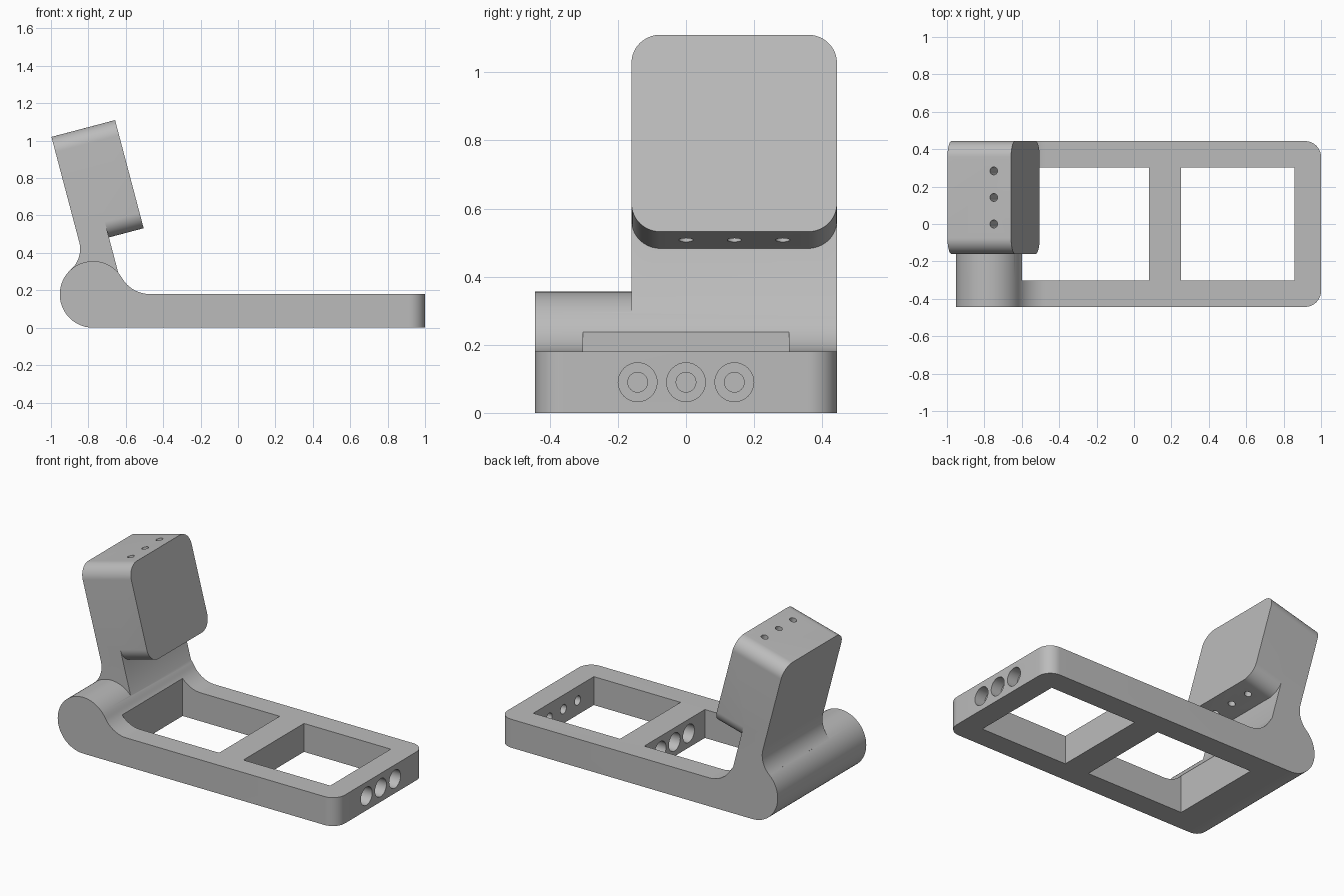
import bpy, bmesh
from math import radians, degrees, sin, cos, atan2, sqrt
from mathutils import Matrix

cube = bpy.data.objects.get("Cube")
if cube:
    bpy.data.objects.remove(cube, do_unlink=True)

grey = bpy.data.materials.new("plain grey")
grey.use_nodes = True
colour = (0.5, 0.5, 0.5, 1)
grey.diffuse_color = colour
grey.node_tree.nodes["Principled BSDF"].inputs["Base Color"].default_value = colour

HALF = 0.443            # half depth of the body
PIVOT = (-0.775, 0.178)  # centre of the barrel in x, z
R_BARREL = 0.178
TOP = 0.18              # height of the frame
TILT = Matrix.Translation((PIVOT[0], 0, PIVOT[1])) @ Matrix.Rotation(radians(-14.8), 4, "Y")


def arc(cx, cy, r, start, end, n=16):
    angles = [radians(start + (end - start) * i / n) for i in range(n + 1)]
    return [(cx + r * cos(a), cy + r * sin(a)) for a in angles]


def prism(name, points, axis, low, high, matrix=Matrix()):
    """Extrude a 2D outline along the x, y or z axis."""
    place = {"x": lambda p, d: (d, p[0], p[1]),
             "y": lambda p, d: (p[0], d, p[1]),
             "z": lambda p, d: (p[0], p[1], d)}[axis]
    bm = bmesh.new()
    near = [bm.verts.new(place(p, low)) for p in points]
    far = [bm.verts.new(place(p, high)) for p in points]
    bm.faces.new(near)
    bm.faces.new(far)
    for i in range(len(points)):
        j = (i + 1) % len(points)
        bm.faces.new((near[i], near[j], far[j], far[i]))
    bmesh.ops.recalc_face_normals(bm, faces=bm.faces)
    mesh = bpy.data.meshes.new(name)
    bm.to_mesh(mesh)
    bm.free()
    mesh.materials.append(grey)
    obj = bpy.data.objects.new(name, mesh)
    bpy.context.collection.objects.link(obj)
    obj.matrix_world = matrix
    return obj


def rect(x0, x1, y0, y1):
    return [(x0, y0), (x1, y0), (x1, y1), (x0, y1)]


def circle(x, y, r):
    return arc(x, y, r, 0, 360, 32)[:-1]


def combine(body, other, operation):
    bpy.context.view_layer.update()
    mod = body.modifiers.new(operation, "BOOLEAN")
    mod.operation, mod.solver, mod.object = operation, "EXACT", other
    bpy.ops.object.select_all(action="DESELECT")
    bpy.context.view_layer.objects.active = body
    body.select_set(True)
    bpy.ops.object.modifier_apply(modifier=mod.name)
    bpy.data.objects.remove(other, do_unlink=True)


# Frame and barrel side profile, with a fillet where they meet
r_fillet = 0.172
rise = TOP + r_fillet - PIVOT[1]
run = sqrt((R_BARREL + r_fillet) ** 2 - rise ** 2)
meet = degrees(atan2(rise, run))
profile = arc(*PIVOT, R_BARREL, meet, 270, 40) + [(1, 0), (1, TOP)]
profile += arc(PIVOT[0] + run, TOP + r_fillet, r_fillet, 270, 180 + meet)[:-1]
body = prism("stand_body", profile, "y", -HALF, HALF)

# Rounded upright corners at the free end
bm = bmesh.new()
bm.from_mesh(body.data)
corners = [e for e in bm.edges if all(v.co.x > 0.99 for v in e.verts)
           and abs(e.verts[0].co.z - e.verts[1].co.z) > 0.1]
bmesh.ops.bevel(bm, geom=corners, offset=0.085, segments=12, profile=0.5, affect="EDGES")
bm.to_mesh(body.data)
bm.free()

# Two windows through the frame
for x0, x1 in ((-0.6, 0.08), (0.25, 0.858)):
    combine(body, prism("window_cutter", rect(x0, x1, -0.303, 0.303), "z", -0.1, 0.5), "DIFFERENCE")

# Counterbored holes in the end bar, blind holes in the middle bar
for i in (-1, 0, 1):
    y = i * 0.142
    for r, low, high in ((0.057, 0.93, 1.1), (0.029, 0.8, 1.05), (0.057, 0.0, 0.19)):
        combine(body, prism("bore_cutter", circle(y, 0.09, r), "x", low, high), "DIFFERENCE")

# Tilted arm with a fillet at its back foot, built around the barrel centre
foot_r, foot_h = 0.147, 0.29
sweep = degrees(atan2(foot_h, foot_r))
arm_profile = [(-0.05, 0), (0.16, 0), (0.16, 0.4), (0, 0.4)]
arm_profile += arc(-foot_r, foot_h, foot_r, 0, -sweep)
arm = prism("arm", arm_profile, "y", -0.16, HALF, TILT)

# Head block with rounded corners
r, y0, y1, z0, z1 = 0.085, -0.16, HALF, 0.273, 0.871
outline = (arc(y1 - r, z1 - r, r, 0, 90) + arc(y0 + r, z1 - r, r, 90, 180)
           + arc(y0 + r, z0 + r, r, 180, 270) + arc(y1 - r, z0 + r, r, 270, 360))
combine(arm, prism("head", outline, "x", 0, 0.352, TILT), "UNION")

# Three holes running down through the head
for i in range(3):
    combine(arm, prism("head_hole_cutter", circle(0.256, i * 0.142, 0.021), "z", 0.2, 1, TILT),
            "DIFFERENCE")
combine(body, arm, "UNION")

bpy.ops.object.select_all(action="DESELECT")
body.select_set(True)
bpy.context.view_layer.objects.active = body
bpy.ops.object.shade_smooth_by_angle(angle=radians(30))
